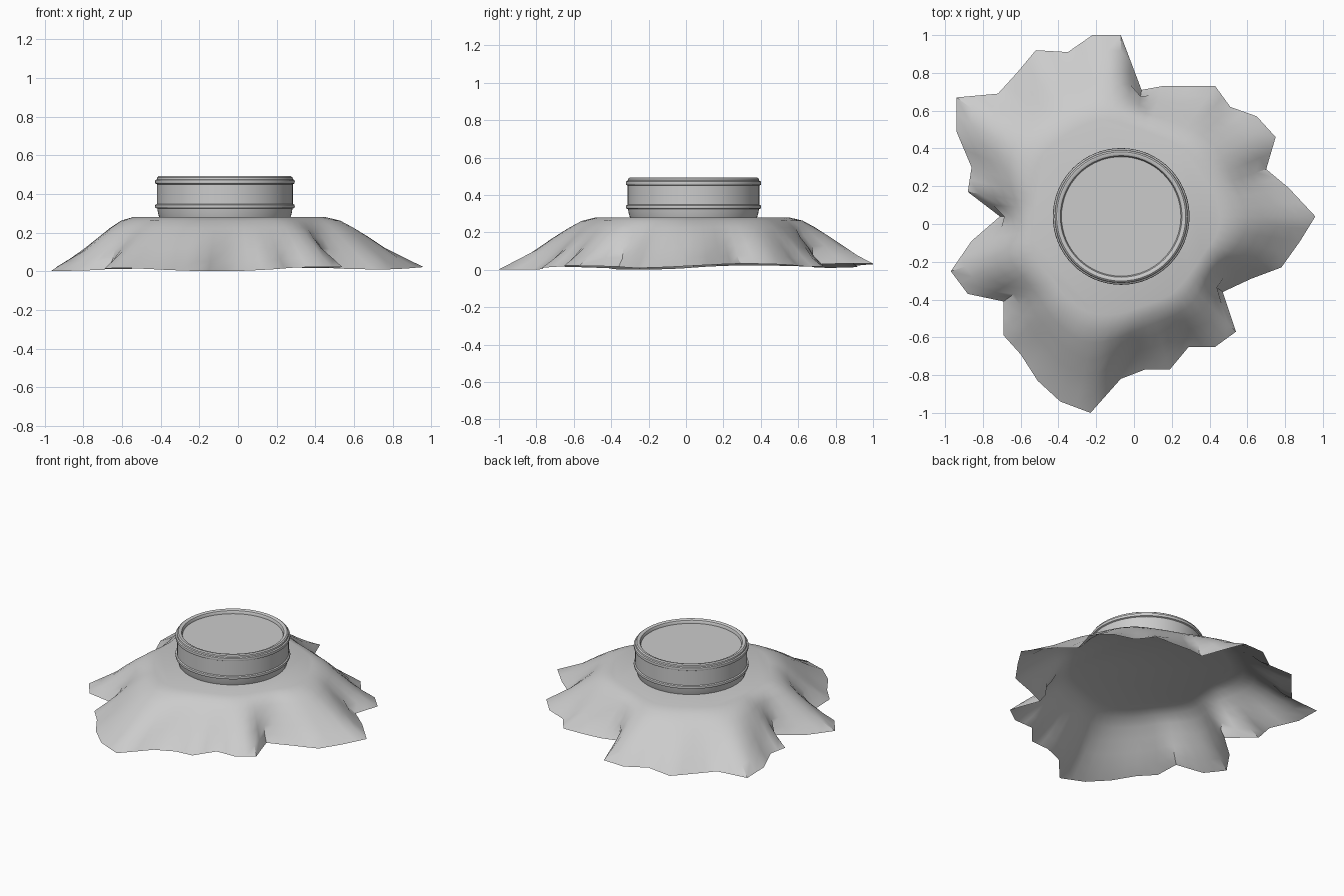
import bpy, bmesh, math
from mathutils import Vector

if "Cube" in bpy.data.objects:
    bpy.data.objects.remove(bpy.data.objects["Cube"], do_unlink=True)

CENTRE = Vector((-0.068, 0.04))
TOP = 0.28


def make_material(name, colour):
    mat = bpy.data.materials.new(name)
    mat.use_nodes = True
    mat.diffuse_color = colour
    mat.node_tree.nodes["Principled BSDF"].inputs["Base Color"].default_value = colour
    return mat


def add_object(name, bm, mat, angle):
    mesh = bpy.data.meshes.new(name)
    bm.to_mesh(mesh)
    bm.free()
    mesh.materials.append(mat)
    obj = bpy.data.objects.new(name, mesh)
    bpy.context.collection.objects.link(obj)
    bpy.ops.object.select_all(action="DESELECT")
    bpy.context.view_layer.objects.active = obj
    obj.select_set(True)
    bpy.ops.object.shade_smooth_by_angle(angle=math.radians(angle))
    return obj


def bridge(bm, rings):
    for lower, upper in zip(rings, rings[1:]):
        count = len(lower)
        for i in range(count):
            j = (i + 1) % count
            bm.faces.new((lower[i], lower[j], upper[j], upper[i]))


grey = make_material("plain grey", (0.6, 0.6, 0.6, 1))

# Ragged hem of the draped cloth, counter-clockwise from the left side
hem = [(.96, .04), (.82, .19), (.7, .29), (.75, .46), (.65, .57), (.51, .62),
       (.43, .73), (.15, .73), (.04, .71), (-.07, 1), (-.22, 1), (-.35, .91),
       (-.52, .92), (-.62, .8), (-.72, .69), (-.94, .67), (-.94, .49),
       (-.86, .3), (-.88, .17), (-.71, .04), (-.86, -.09), (-.97, -.25),
       (-.88, -.37), (-.69, -.41), (-.69, -.59), (-.6, -.69), (-.51, -.83),
       (-.39, -.94), (-.23, -1), (-.07, -.82), (.06, -.77), (.19, -.77),
       (.29, -.65), (.43, -.65), (.54, -.57), (.47, -.36), (.62, -.29),
       (.78, -.23), (.88, -.09)]

# Split each hem edge in two, then measure from the middle of the cloth
points = []
for a, b in zip(hem, hem[1:] + hem[:1]):
    a, b = Vector(a), Vector(b)
    points += [a - CENTRE, (a + b) / 2 - CENTRE]
count = len(points)


def soft_radius(i, spread):
    """Average hem reach around point i, so folds fade towards the middle."""
    near = [points[(i + k) % count].length for k in range(-spread, spread + 1)]
    return sum(near) / len(near)


# Cloth: rings from hem to the flat top, each with a share of reach and drop
bm = bmesh.new()
rings = []
for reach, drop, spread in [(1, 1, 0), (.82, .83, 0), (.65, .62, 1), (.48, .41, 1),
                            (.32, .21, 2), (.17, .07, 2), (0, 0, 3)]:
    ring = []
    for i, p in enumerate(points):
        edge = soft_radius(i, spread)
        shoulder = .43 + .28 * (soft_radius(i, 3) - .62)
        radius = shoulder + (edge - shoulder) * reach
        angle = math.atan2(p.y, p.x)
        low = .018 + .009 * math.sin(angle * 5) + .009 * math.sin(angle + .6)
        flat = CENTRE + p.normalized() * radius
        ring.append(bm.verts.new((flat.x, flat.y, TOP - (TOP - low) * drop)))
    rings.append(ring)
bridge(bm, rings)
bm.faces.new(rings[-1])
low = min(v.co.z for v in rings[0])
for v in rings[0]:
    v.co.z -= low
add_object("draped_cloth", bm, grey, 40)


# Lid: turned profile with two raised bands, a rolled rim and a sunken top
profile = [(.34, .28), (.346, .3), (.35, .324), (.36, .328), (.362, .336),
           (.36, .344), (.352, .348), (.352, .45), (.36, .454), (.362, .462),
           (.36, .472), (.352, .476), (.35, .486), (.342, .492), (.332, .492),
           (.322, .487), (.317, .477), (.316, .468)]
bm = bmesh.new()
SIDES = 64
rings = []
for radius, height in profile:
    ring = []
    for i in range(SIDES):
        a = math.tau * i / SIDES
        ring.append(bm.verts.new((CENTRE.x + radius * math.cos(a),
                                  CENTRE.y + radius * math.sin(a), height)))
    rings.append(ring)
bridge(bm, rings)
bm.faces.new(rings[-1])
add_object("lid", bm, grey, 35)
